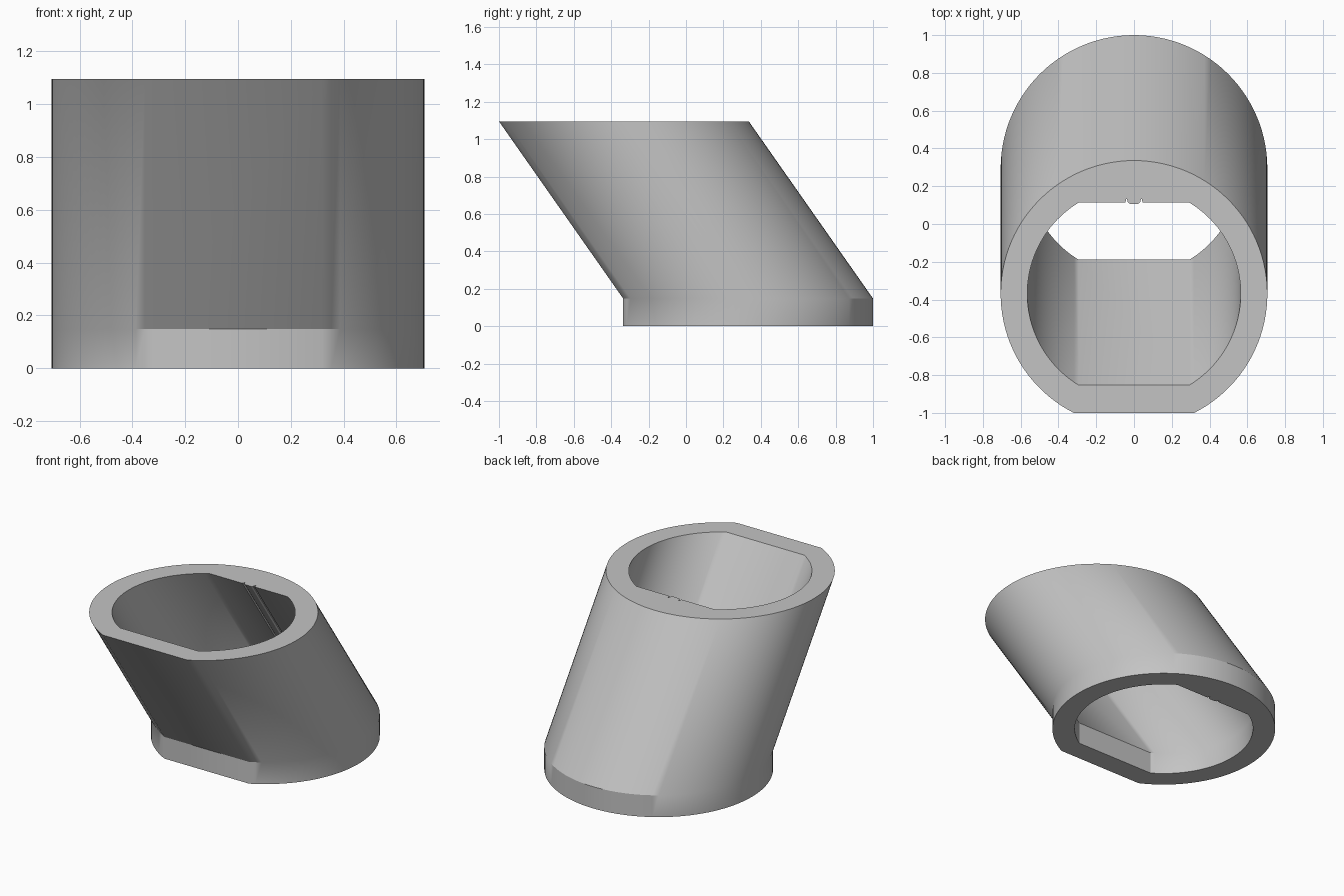
import bpy, bmesh, math

if "Cube" in bpy.data.objects:
    bpy.data.objects.remove(bpy.data.objects["Cube"], do_unlink=True)

OUTER_R, OUTER_FLAT = 0.706, 0.63
INNER_R, INNER_FLAT = 0.565, 0.483
# (height, centre y) of each section: upright foot, then a leaning sleeve
SECTIONS = [(0.0, 0.294), (0.148, 0.294), (1.095, -0.37)]


def arc(radius, start, end, steps):
    """Points on a circle, both ends included."""
    angles = [start + (end - start) * i / steps for i in range(steps + 1)]
    return [(radius * math.cos(a), radius * math.sin(a)) for a in angles]


def outer_profile():
    """Circle with one flat at the front."""
    a = math.asin(OUTER_FLAT / OUTER_R)
    return arc(OUTER_R, -a, math.pi + a, 96)


def inner_profile():
    """Circle with flats front and back, and a small rib between two grooves."""
    a = math.asin(INNER_FLAT / INNER_R)
    half_rib = [(0.045, INNER_FLAT), (0.042, 0.503), (0.037, 0.503),
                (0.033, 0.485), (0.022, 0.477)]
    rib = half_rib + [(-x, y) for x, y in reversed(half_rib)]
    return arc(INNER_R, -a, a, 40) + rib + arc(INNER_R, math.pi - a, math.pi + a, 40)


def loft(bm, profile):
    """Skin one wall through all sections; return the bottom and top edge loops."""
    rings = [[bm.verts.new((x, y + cy, z)) for x, y in profile] for z, cy in SECTIONS]
    n = len(profile)
    for low, high in zip(rings, rings[1:]):
        for i in range(n):
            j = (i + 1) % n
            bm.faces.new((low[i], low[j], high[j], high[i]))
    return [[bm.edges.get((r[i], r[(i + 1) % n])) for i in range(n)]
            for r in (rings[0], rings[-1])]


# Leaning sleeve: outer and inner walls joined by flat rims
bm = bmesh.new()
outer_ends = loft(bm, outer_profile())
inner_ends = loft(bm, inner_profile())
for outer, inner in zip(outer_ends, inner_ends):
    bmesh.ops.triangle_fill(bm, edges=outer + inner, use_beauty=True)
bmesh.ops.recalc_face_normals(bm, faces=bm.faces[:])

mesh = bpy.data.meshes.new("angled_sleeve")
bm.to_mesh(mesh)
bm.free()
sleeve = bpy.data.objects.new("angled_sleeve", mesh)
bpy.context.collection.objects.link(sleeve)

# Plain grey material
grey = bpy.data.materials.new("light_grey")
grey.use_nodes = True
colour = (0.55, 0.55, 0.55, 1.0)
grey.diffuse_color = colour
grey.node_tree.nodes["Principled BSDF"].inputs["Base Color"].default_value = colour
mesh.materials.append(grey)

# Smooth walls, crisp rims
bpy.ops.object.select_all(action='DESELECT')
sleeve.select_set(True)
bpy.context.view_layer.objects.active = sleeve
bpy.ops.object.shade_smooth_by_angle(angle=math.radians(30))
